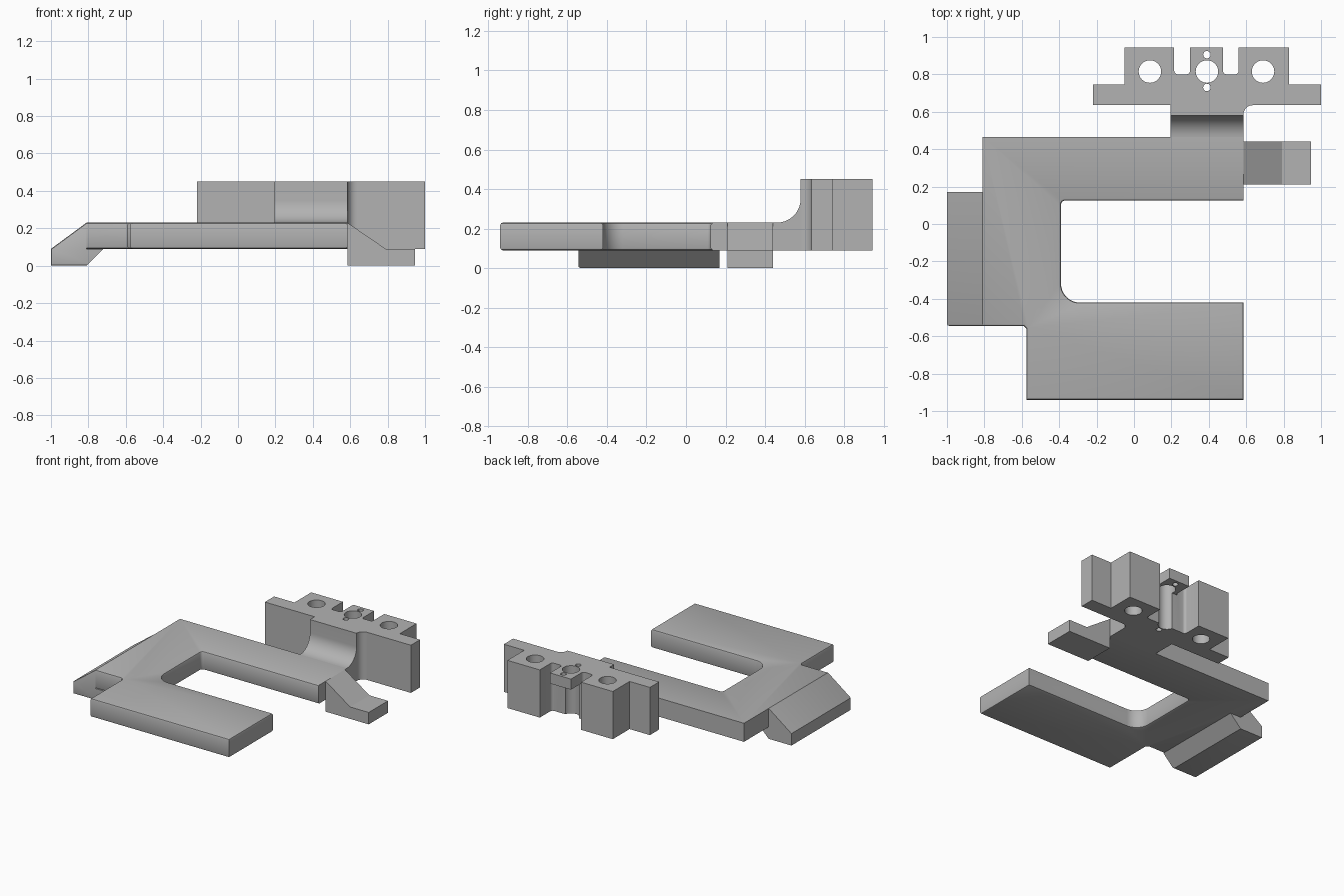
import bpy, bmesh, math
from mathutils import Vector

if "Cube" in bpy.data.objects:
    bpy.data.objects.remove(bpy.data.objects["Cube"])

grey = bpy.data.materials.new("light_grey")
grey.diffuse_color = (0.45, 0.45, 0.45, 1)
grey.use_nodes = True
grey.node_tree.nodes["Principled BSDF"].inputs["Base Color"].default_value = grey.diffuse_color


def arc(cx, cy, r, a0, a1, n=10):
    """Points along an arc, angles in degrees."""
    return [(cx + r * math.cos(math.radians(a0 + (a1 - a0) * i / n)),
             cy + r * math.sin(math.radians(a0 + (a1 - a0) * i / n))) for i in range(n + 1)]


def prism(name, outline, lo, hi, axis="z", bevel_rule=None, bevel=0.012):
    """Extrude a closed outline along an axis; bevel the edges picked by a rule."""
    place = {"z": lambda p, t: (p[0], p[1], t),
             "x": lambda p, t: (t, p[0], p[1]),
             "y": lambda p, t: (p[0], t, p[1])}[axis]
    bm = bmesh.new()
    face = bm.faces.new([bm.verts.new(place(p, lo)) for p in outline])
    new = bmesh.ops.extrude_face_region(bm, geom=[face])["geom"]
    shift = Vector(place((0, 0), hi - lo))
    bmesh.ops.translate(bm, verts=[v for v in new if isinstance(v, bmesh.types.BMVert)], vec=shift)
    bmesh.ops.recalc_face_normals(bm, faces=bm.faces)
    if bevel_rule:
        edges = [e for e in bm.edges if bevel_rule(e.verts[0].co, e.verts[1].co)]
        bmesh.ops.bevel(bm, geom=edges, offset=bevel, segments=2, profile=0.5, affect="EDGES")
    mesh = bpy.data.meshes.new(name)
    bm.to_mesh(mesh)
    bm.free()
    mesh.materials.append(grey)
    obj = bpy.data.objects.new(name, mesh)
    bpy.context.collection.objects.link(obj)
    return obj


def select(obj):
    bpy.ops.object.select_all(action="DESELECT")
    obj.select_set(True)
    bpy.context.view_layer.objects.active = obj


def cut(obj, cutter):
    """Subtract a cutter and remove it."""
    select(obj)
    mod = obj.modifiers.new("cut", "BOOLEAN")
    mod.operation, mod.solver, mod.object = "DIFFERENCE", "EXACT", cutter
    bpy.ops.object.modifier_apply(modifier=mod.name)
    bpy.data.objects.remove(cutter)


LOW, TOP, HIGH = 0.09, 0.23, 0.45

# C-shaped base plate with softened front and inner edges
plate_outline = [(-0.81, 0.465), (0.585, 0.465), (0.585, 0.125)]
plate_outline += arc(-0.37, 0.105, 0.02, 90, 180, 4)
plate_outline += arc(-0.29, -0.32, 0.10, 180, 270)
plate_outline += [(0.585, -0.42), (0.585, -0.94), (-0.575, -0.94),
                  (-0.575, -0.56), (-0.59, -0.545), (-0.81, -0.545)]


def plate_edges(a, b):
    flat = abs(a.z - b.z) < 1e-4
    back = max(a.y, b.y) > 0.2
    left = abs(a.x + 0.81) < 1e-3 and abs(b.x + 0.81) < 1e-3
    return flat and not back and not left


prism("base_plate", plate_outline, LOW, TOP, bevel_rule=plate_edges)

# Stepped foot sloping down on the left
prism("left_foot", [(-1, 0), (-0.81, 0), (-0.72, LOW), (-0.81, LOW), (-0.81, TOP), (-1, LOW)],
      -0.545, 0.17, "y",
      lambda a, b: max(a.y, b.y) < -0.5 and max(a.x, b.x) < -0.8 and min(a.x, b.x) < -0.9)

# Sloping foot on the right
prism("right_foot", [(0.585, 0), (0.945, 0), (0.945, LOW), (0.79, LOW), (0.585, TOP)],
      0.21, 0.44, "y")

# Curved web joining the plate to the upright bracket
web = [(0.465, LOW), (0.635, LOW), (0.635, HIGH), (0.58, HIGH)]
web += arc(0.46, 0.35, 0.12, 0, -88, 14) + [(0.465, TOP)]
prism("curved_web", web, 0.195, 0.585, "x")

# Fillet between the web and the bracket
prism("web_fillet", arc(0.635, 0.585, 0.05, 180, 90) + [(0.585, 0.635)], LOW, HIGH)

# Upright bracket: wall with three rear blocks separated by rounded slots
R = 0.02
outline = [(-0.22, 0.635), (1.0, 0.635), (1.0, 0.745), (0.83, 0.745), (0.83, 0.945)]
for right, left in ((0.56, 0.475), (0.30, 0.215)):
    outline += [(right, 0.945)] + arc(right - R, 0.80 + R, R, 0, -90, 5)
    outline += arc(left + R, 0.80 + R, R, 270, 180, 5) + [(left, 0.945)]
outline += [(-0.05, 0.945), (-0.05, 0.745), (-0.22, 0.745)]
bracket = prism("upright_bracket", outline, LOW, HIGH)

# Clearance below the thin middle tab
cut(bracket, prism("tab_cutter", [(0.26, 0.80), (0.515, 0.80), (0.515, 1.0), (0.26, 1.0)], 0.0, 0.37))

# Guide holes and small screw holes
for x, y, r in ((0.085, 0.815, 0.06), (0.39, 0.815, 0.06), (0.69, 0.815, 0.06),
                (0.39, 0.905, 0.02), (0.39, 0.73, 0.02)):
    cut(bracket, prism("hole_cutter", arc(x, y, r, 0, 352.5, 47 if r > 0.03 else 23), 0.0, 0.6))

for obj in list(bpy.context.collection.objects):
    select(obj)
    bpy.ops.object.shade_smooth_by_angle(angle=math.radians(30))
